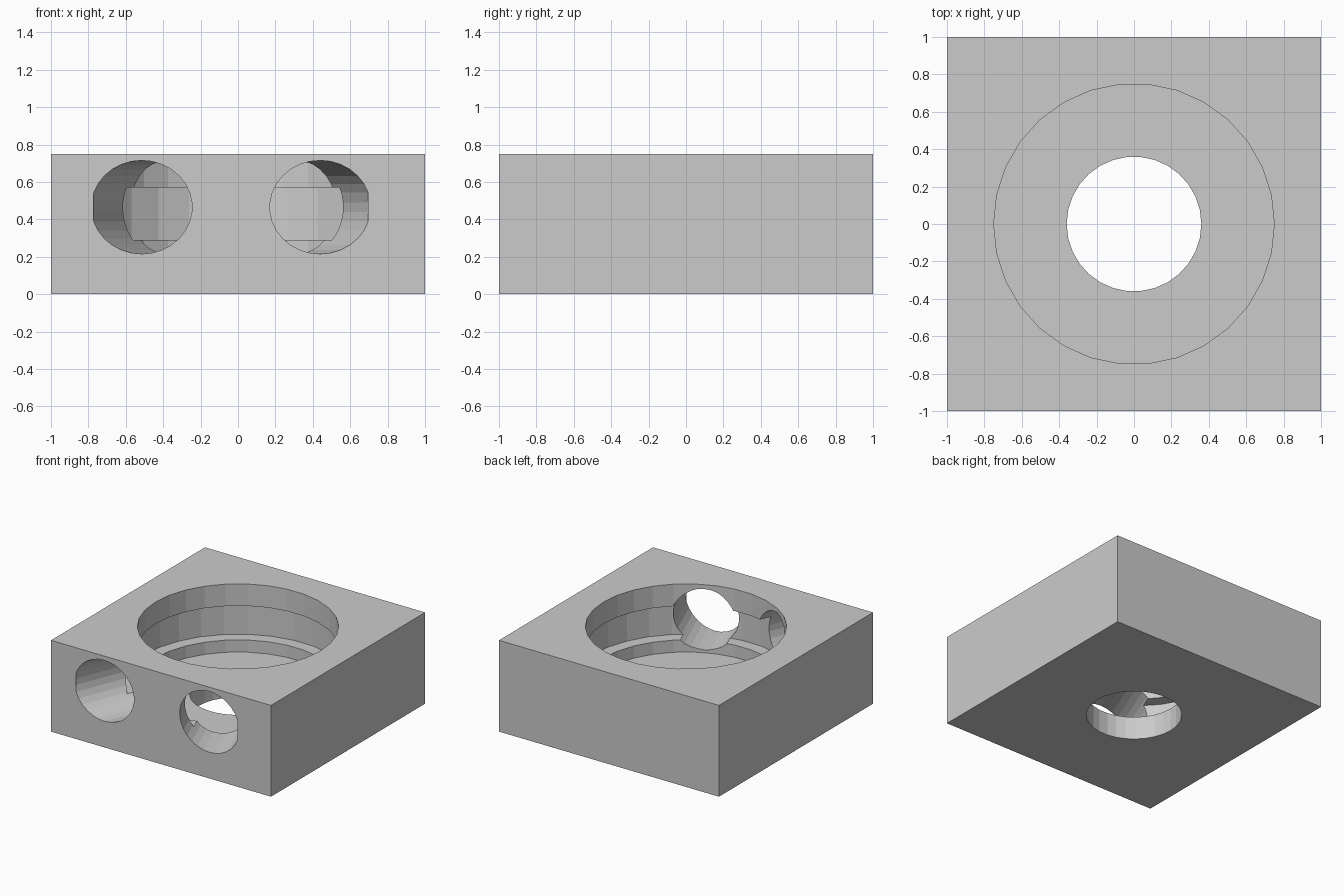
import bpy, bmesh
from math import radians, sin, cos, tau
from mathutils import Matrix, Vector

cube = bpy.data.objects.get("Cube")
if cube:
    bpy.data.objects.remove(cube, do_unlink=True)

SIDES = 30
HEIGHT = 0.75

grey = bpy.data.materials.new("plain_grey")
grey.use_nodes = True
colour = (0.6, 0.6, 0.6, 1)
grey.diffuse_color = colour
grey.node_tree.nodes["Principled BSDF"].inputs["Base Color"].default_value = colour


def add_object(name, bm):
    bmesh.ops.recalc_face_normals(bm, faces=bm.faces)
    mesh = bpy.data.meshes.new(name)
    bm.to_mesh(mesh)
    bm.free()
    mesh.materials.append(grey)
    obj = bpy.data.objects.new(name, mesh)
    bpy.context.collection.objects.link(obj)
    return obj


def lathe(name, profile):
    """Closed solid of revolution from (radius, height) points."""
    bm = bmesh.new()
    rings = [[bm.verts.new((r * cos(tau * i / SIDES), r * sin(tau * i / SIDES), z))
              for i in range(SIDES)] for r, z in profile]
    for low, high in zip(rings, rings[1:]):
        for i in range(SIDES):
            j = (i + 1) % SIDES
            bm.faces.new((low[i], low[j], high[j], high[i]))
    bm.faces.new(rings[0])
    bm.faces.new(rings[-1])
    return add_object(name, bm)


def cut(target, cutter):
    cutter.hide_render = True
    mod = target.modifiers.new(cutter.name, 'BOOLEAN')
    mod.operation = 'DIFFERENCE'
    mod.solver = 'EXACT'
    mod.object = cutter
    bpy.context.view_layer.objects.active = target
    bpy.ops.object.modifier_apply(modifier=mod.name)
    bpy.data.objects.remove(cutter, do_unlink=True)


# Square block
bm = bmesh.new()
bmesh.ops.create_cube(bm, size=1, matrix=Matrix.Translation((0, 0, HEIGHT / 2))
                      @ Matrix.Diagonal((2, 2, HEIGHT, 1)))
block = add_object("block", bm)

# Round pocket with an undercut groove and a smaller bore through the floor
pocket = lathe("pocket_cutter", [(0.36, -0.2), (0.36, 0.19), (0.75, 0.19), (0.75, 0.29),
                                 (0.85, 0.29), (0.85, 0.57), (0.75, 0.57), (0.75, 1)])
cut(block, pocket)

# Two angled ports from the front face into the pocket
TILT = radians(22)
for name, x, side in (("right_port", -0.515, 1), ("left_port", 0.44, -1)):
    port = lathe(name + "_cutter", [(0.25, -0.096), (0.25, 1)])
    axis = Vector((side * sin(TILT), cos(TILT), 0))
    port.data.transform(Matrix.Translation((x, -1, 0.465))
                        @ axis.to_track_quat('Z', 'X').to_matrix().to_4x4())
    cut(block, port)
